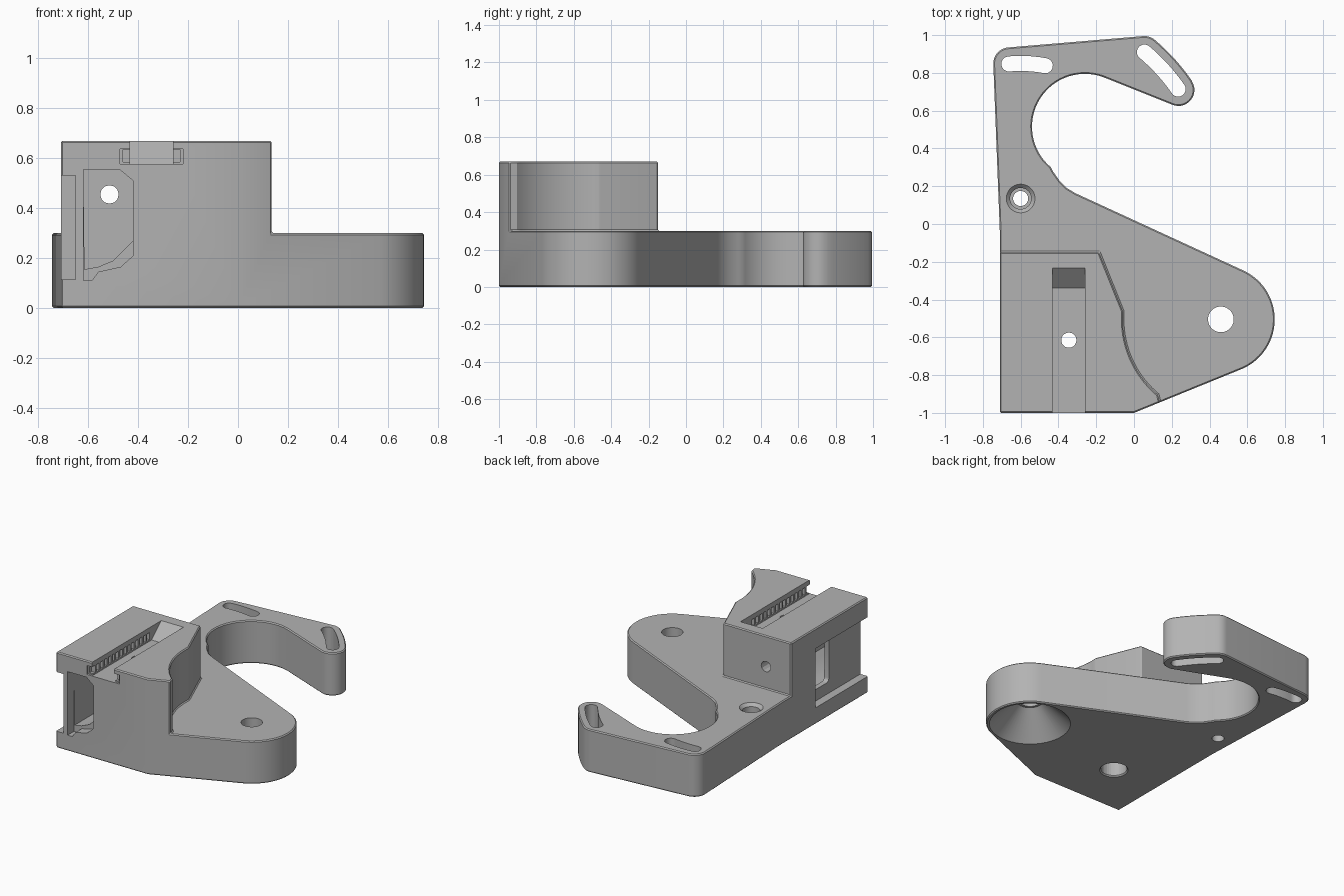
import bpy, bmesh, math

if "Cube" in bpy.data.objects:
    bpy.data.objects.remove(bpy.data.objects["Cube"])

grey = bpy.data.materials.new("plain_grey")
grey.use_nodes = True
colour = (0.45, 0.45, 0.45, 1)
grey.diffuse_color = colour
grey.node_tree.nodes["Principled BSDF"].inputs["Base Color"].default_value = colour


def arc(cx, cy, r, start, end, n=16):
    angles = [math.radians(start + (end - start) * i / n) for i in range(n + 1)]
    return [(cx + r * math.cos(a), cy + r * math.sin(a)) for a in angles]


def circle(cx, cy, r, n=40):
    return arc(cx, cy, r, 0, 360, n)[:-1]


def prism(name, points, low, high, axis="z", top=None):
    """Extrude a profile along an axis; 'top' gives a different end profile."""
    place = {"z": lambda a, b, h: (a, b, h),
             "y": lambda a, b, h: (a, h, b),
             "x": lambda a, b, h: (h, a, b)}[axis]
    bm = bmesh.new()
    lower = [bm.verts.new(place(a, b, low)) for a, b in points]
    upper = [bm.verts.new(place(a, b, high)) for a, b in (top or points)]
    bm.faces.new(lower)
    bm.faces.new(upper)
    for i in range(len(points)):
        j = (i + 1) % len(points)
        bm.faces.new((lower[i], lower[j], upper[j], upper[i]))
    bmesh.ops.recalc_face_normals(bm, faces=bm.faces)
    mesh = bpy.data.meshes.new(name)
    bm.to_mesh(mesh)
    bm.free()
    obj = bpy.data.objects.new(name, mesh)
    bpy.context.collection.objects.link(obj)
    mesh.materials.append(grey)
    return obj


def box(name, x0, x1, y0, y1, z0, z1):
    return prism(name, [(x0, y0), (x1, y0), (x1, y1), (x0, y1)], z0, z1)


def apply(modifier):
    bpy.context.view_layer.objects.active = bracket
    bpy.ops.object.modifier_apply(modifier=modifier.name)


def cut(cutter):
    mod = bracket.modifiers.new("cut", "BOOLEAN")
    mod.operation = "DIFFERENCE"
    mod.solver = "EXACT"
    mod.object = cutter
    apply(mod)
    bpy.data.objects.remove(cutter)


PIVOT = (-0.6, 0.135)
NOSE = (0.46, -0.505)
SCREW = (-0.345, -0.615)

# Full-height body with rounded nose and hooked arm
outline = [(-0.71, -1), (0, -1)]
outline += arc(*NOSE, 0.285, -68, 65.5, 28)
outline += [(-0.31, 0.163), (-0.355, 0.19), (-0.395, 0.23), (-0.43, 0.28)]
outline += arc(-0.26, 0.515, 0.28, 230, 66, 32)
outline += arc(0.235, 0.71, 0.085, -113, 30, 14)
outline += arc(*PIVOT, 1.1, 34.6, 49.5, 8)
outline += arc(0.055, 0.91, 0.085, 55, 95, 6)
outline += arc(-0.66, 0.85, 0.085, 95, 180, 10)
outline += [(-0.71, -0.05)]
bracket = prism("bracket", outline, 0, 0.67)

# Lower everything but the clamp block to plate height
step = [(-1, -0.15), (-0.185, -0.15), (-0.06, -0.46)]
step += arc(*NOSE, 0.52, 176, 230, 20) + [(0.2, -1.2), (1, -1.2), (1, 1.2), (-1, 1.2)]
cut(prism("step_cutter", step, 0.3, 0.9))

# Small edge chamfers
bevel = bracket.modifiers.new("chamfer", "BEVEL")
bevel.width = 0.007
bevel.segments = 1
bevel.limit_method = "ANGLE"
bevel.angle_limit = math.radians(60)
apply(bevel)


# Curved adjustment slots, concentric with the pivot hole
def curved_slot(radius, start, end, half=0.04):
    def at(a):
        return (PIVOT[0] + radius * math.cos(math.radians(a)),
                PIVOT[1] + radius * math.sin(math.radians(a)))
    pts = arc(*PIVOT, radius + half, start, end, 12)
    pts += arc(*at(end), half, end, end + 180, 10)[1:-1]
    pts += arc(*PIVOT, radius - half, end, start, 12)
    pts += arc(*at(start), half, start + 180, start + 360, 10)[1:-1]
    cut(prism("slot_cutter", pts, -0.1, 0.5))


curved_slot(0.715, 79.5, 95)
curved_slot(1.015, 34.8, 49.8)

# Pivot hole with counterbore and chamfered rim
cut(prism("pivot_hole", circle(*PIVOT, 0.04), -0.1, 0.5))
cut(prism("pivot_bore", circle(*PIVOT, 0.056), 0.14, 0.5))
cut(prism("pivot_rim", circle(*PIVOT, 0.056), 0.28, 0.302, top=circle(*PIVOT, 0.078)))

# Nose hole with wide conical recess underneath
cut(prism("nose_hole", circle(*NOSE, 0.068), -0.1, 0.5))
cut(prism("nose_cone", circle(*NOSE, 0.265, 56), -0.001, 0.17, top=circle(*NOSE, 0.085, 56)))

# Top channel with sloped end
channel = [(-1.1, 0.575), (-0.34, 0.575), (-0.23, 0.672), (-0.23, 0.8), (-1.1, 0.8)]
cut(prism("channel", channel, -0.432, -0.26, "x"))

# Undercut guide mouth and toothed side pockets
cut(box("guide_mouth", -0.472, -0.22, -1.1, -0.985, 0.576, 0.638))
for i in range(15):
    y = -0.99 + i * 0.043
    cut(box("tooth_gap", -0.46, -0.232, y, y + 0.027, 0.585, 0.636))

# Vertical screw hole below the channel
cut(prism("screw_hole", circle(*SCREW, 0.04), -0.1, 0.62))
cut(prism("screw_bore", circle(*SCREW, 0.085), -0.1, 0.1))
cut(prism("screw_rim", circle(*SCREW, 0.094), -0.001, 0.012, top=circle(*SCREW, 0.082)))

# Deep front pocket with a wider mouth
upper = [(-0.42, 0.51), (-0.475, 0.555), (-0.62, 0.555)]
mouth = [(-0.62, 0.11), (-0.585, 0.11), (-0.56, 0.145), (-0.47, 0.165), (-0.42, 0.21)]
inner = [(-0.615, 0.155), (-0.56, 0.165), (-0.5, 0.19), (-0.45, 0.24), (-0.42, 0.27)]
cut(prism("pocket_mouth", mouth + upper, -1.1, -0.93, "y"))
cut(prism("pocket", inner + upper, -1.1, -0.42, "y"))
cut(prism("rear_hole", circle(-0.515, 0.455, 0.037, 12), -0.5, 0, "y"))

# Side recess and the window from it into the pocket
recess = [(-1.1, 0.115), (-0.42, 0.115), (-0.42, 0.53), (-1.1, 0.53)]
cut(prism("side_recess", recess, -0.9, -0.652, "x"))
window = arc(-0.46, 0.49, 0.025, 0, 90, 4) + arc(-0.625, 0.49, 0.025, 90, 180, 4)
window += arc(-0.625, 0.22, 0.025, 180, 270, 4) + arc(-0.46, 0.22, 0.025, 270, 360, 4)
cut(prism("side_window", window, -0.7, -0.55, "x"))

# Smooth curves, sharp edges
bpy.ops.object.select_all(action="DESELECT")
bracket.select_set(True)
bpy.context.view_layer.objects.active = bracket
bpy.ops.object.shade_smooth_by_angle(angle=math.radians(25))
